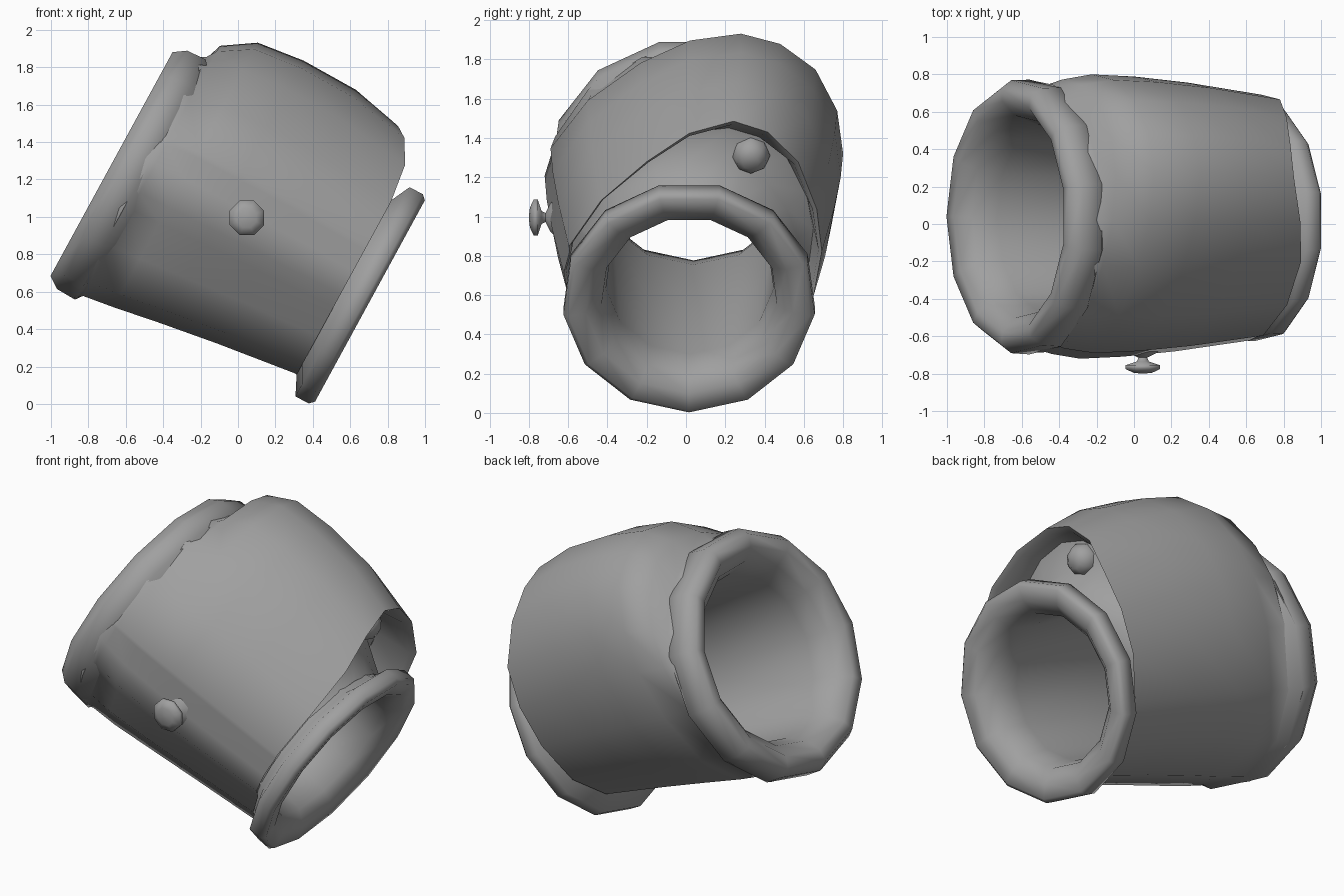
import bpy, math

if "Cube" in bpy.data.objects:
    bpy.data.objects.remove(bpy.data.objects["Cube"])

# one darker grey for everything
grey = bpy.data.materials.new("dark_grey")
grey.diffuse_color = (0.35, 0.35, 0.35, 1)
grey.use_nodes = True
grey.node_tree.nodes["Principled BSDF"].inputs["Base Color"].default_value = grey.diffuse_color

# local frame of the tilted sleeve: u runs along the bore, v points up across it
def place(u, y, v):
    return (0.88 * u + 0.48 * v, y, -0.48 * u + 0.88 * v)

def build(name, rings, angle=50, caps=False, closed=False):
    n = len(rings[0])
    verts = [p for r in rings for p in r]
    faces = []
    m = len(rings)
    for i in range(m if closed else m - 1):
        a, b = i * n, ((i + 1) % m) * n
        for j in range(n):
            k = (j + 1) % n
            faces.append((a + j, a + k, b + k, b + j))
    if caps:
        faces.append(tuple(range(n))[::-1])
        faces.append(tuple(range((m - 1) * n, m * n)))
    me = bpy.data.meshes.new(name)
    me.from_pydata(verts, [], faces)
    me.materials.append(grey)
    ob = bpy.data.objects.new(name, me)
    bpy.context.collection.objects.link(ob)
    bpy.ops.object.select_all(action='DESELECT')
    bpy.context.view_layer.objects.active = ob
    ob.select_set(True)
    bpy.ops.object.mode_set(mode='EDIT')
    bpy.ops.mesh.select_all(action='SELECT')
    bpy.ops.mesh.normals_make_consistent(inside=False)
    bpy.ops.object.mode_set(mode='OBJECT')
    bpy.ops.object.shade_smooth_by_angle(angle=math.radians(angle))
    return ob

# inner tube with a rolled rim at both ends, 13 sides
SIDES = 13
profile = [(-0.97, 0.66), (-1.03, 0.74), (-1.14, 0.735), (-1.205, 0.69), (-1.2, 0.62),
           (-1.13, 0.545), (-1.0, 0.50), (-0.4, 0.46), (0.1, 0.43), (0.27, 0.45),
           (0.34, 0.53), (0.355, 0.62), (0.33, 0.645), (0.25, 0.645), (0.2, 0.54), (0.0, 0.48)]
rings = []
for u, r in profile:
    t = (u + 1.2) / 1.55
    cy, cv = 0.04 - 0.025 * t, 0.81 + 0.018 * t
    rings.append([place(u, cy + r * math.sin(a), cv - r * math.cos(a))
                  for a in (2 * math.pi * j / SIDES for j in range(SIDES))])
build("inner_tube_and_rims", rings, 75, closed=True)

# outer shell: one lopsided cross-section with a flat band at the front
section = [(0, .12), (.35, .2), (.6, .42), (.75, .75), (.8, 1.05), (.77, 1.3), (.66, 1.54),
           (.48, 1.69), (.28, 1.75), (.02, 1.71), (-.23, 1.58), (-.5, 1.36), (-.69, 1.08),
           (-.685, 1.05), (-.72, .92), (-.69, .74), (-.61, .64), (-.53, .42), (-.33, .2)]

def shape(bottom, top, ys):
    out = []
    for y, v in section:
        if v < 0.9:
            v2 = 0.9 - (0.9 - v) * (0.9 - bottom) / 0.78
        else:
            v2 = 0.9 + (v - 0.9) * (top - 0.9) / 0.85
        out.append((y * ys, v2))
    return out

def to_circle(pts, f, r, cy, cv):
    """Blend a section towards a circle around the bore."""
    out = []
    for y, v in pts:
        k = r / math.hypot(y - cy, v - cv)
        ty, tv = cy + (y - cy) * k, cv + (v - cv) * k
        out.append((y + (ty - y) * f, v + (tv - v) * f))
    return out

stations = [(-1.0, .11, 1.63, .965), (-.83, .135, 1.742, 1.0), (-.57, .18, 1.775, .985),
            (-.25, .23, 1.772, .945)]
start = shape(.10, 1.63, .965)
shell = [[place(-1.09, y, v) for y, v in to_circle(start, 1, .705, .04, .81)],
         [place(-1.035, y, v) for y, v in to_circle(start, 1, .733, .04, .81)]]
for u, b, t, ys in stations:
    shell.append([place(u, y, v) for y, v in shape(b, t, ys)])
# scalloped end edge and the hollow behind it
edge = shape(.29, 1.71, .865)
def edge_u(y, v):
    lo, hi = (1.5, 1.77) if y < 0.1 else (1.25, 1.68)
    return 0.2 - 0.16 * min(1, max(0, (v - lo) / (hi - lo)))
shell.append([place(edge_u(y, v), y, v) for y, v in edge])
for f, wall in ((0.1, None), (0.25, -0.06), (0.7, -0.02), (1.0, 0.17)):
    ring = []
    for (y, v), (y0, v0) in zip(to_circle(edge, f, .525, .015, .828), edge):
        u = edge_u(y0, v0) - 0.03 if wall is None else wall
        ring.append(place(u, y, v))
    shell.append(ring)
build("outer_shell", shell, 62)

# rounded stud inside the end hollow
R = 0.1
stud = []
for i in range(1, 7):
    a = math.pi * i / 7
    stud.append([place(-0.06 - R * math.cos(a), 0.33 + R * math.sin(a) * math.cos(b),
                       1.465 + R * math.sin(a) * math.sin(b))
                 for b in (2 * math.pi * j / 8 for j in range(8))])
build("end_stud", stud, 60, caps=True)

# mushroom button on the front
button = []
for y, r in ((-.64, .13), (-.69, .08), (-.715, .025), (-.735, .035), (-.755, .1),
             (-.775, .1), (-.795, .055), (-.8, .01)):
    button.append([(0.047 + r * math.cos(b), y, 0.995 + r * math.sin(b))
                   for b in (2 * math.pi * (j + .5) / 8 for j in range(8))])
build("front_button", button, 75, caps=True)
